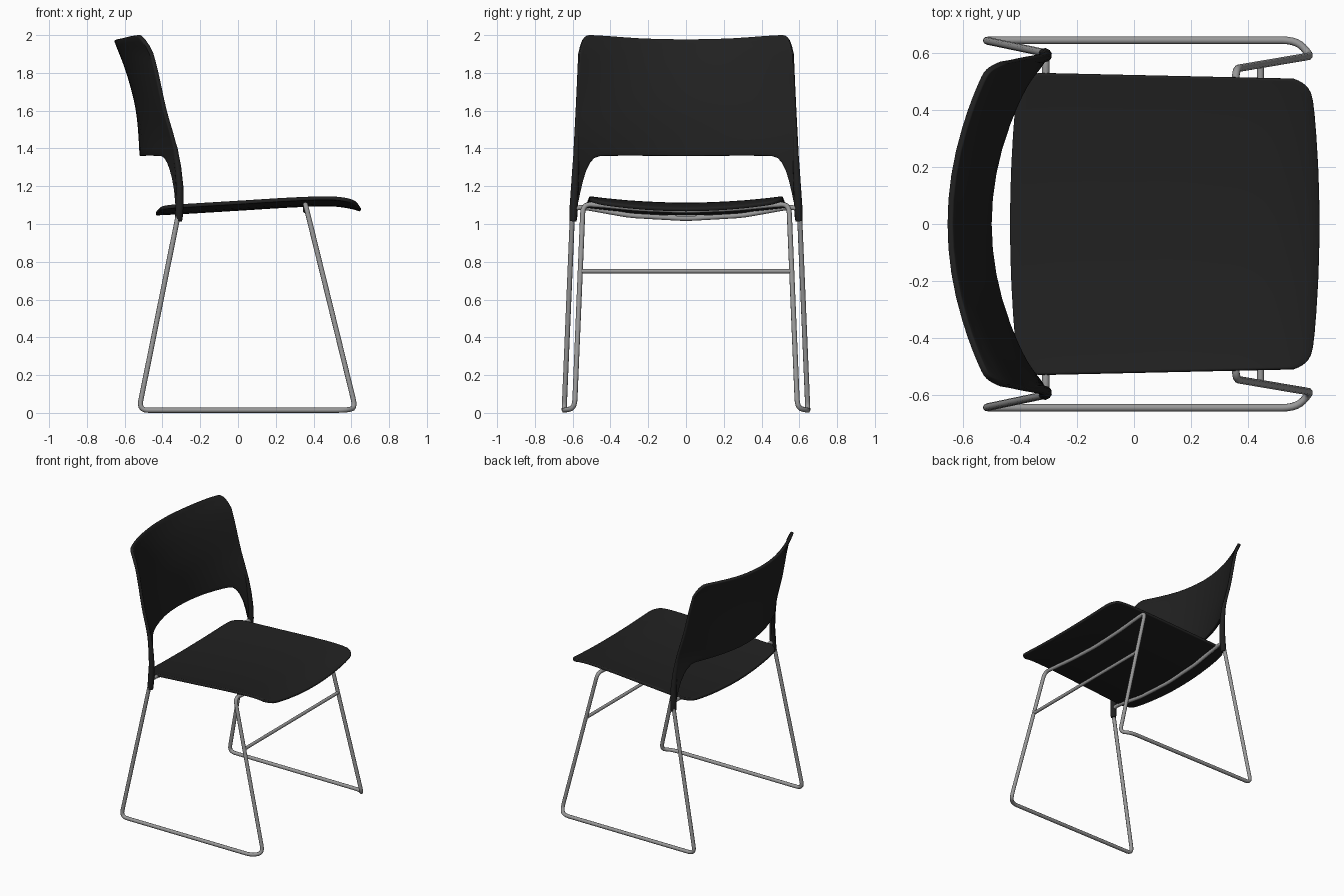
import bpy
from mathutils import Vector

cube = bpy.data.objects.get("Cube")
if cube:
    bpy.data.objects.remove(cube)


def material(name, value, metallic=0.0):
    m = bpy.data.materials.new(name)
    m.use_nodes = True
    m.diffuse_color = (value, value, value, 1)
    m.node_tree.nodes["Principled BSDF"].inputs["Base Color"].default_value = (value, value, value, 1)
    return m


black = material("black plastic", 0.015)
steel = material("grey steel", 0.32)


def interp(table, t):
    """Smooth interpolation through sorted (key, value) pairs."""
    if t <= table[0][0]:
        return table[0][1]
    for i in range(len(table) - 1):
        (a, p), (b, q) = table[i], table[i + 1]
        if t <= b:
            before, after = table[max(i - 1, 0)], table[min(i + 2, len(table) - 1)]
            m0 = (q - before[1]) / (b - before[0]) * (b - a)
            m1 = (after[1] - p) / (after[0] - a) * (b - a)
            f = (t - a) / (b - a)
            g = 1 - f
            return p * g * g * (1 + 2 * f) + m0 * f * g * g + q * f * f * (3 - 2 * f) - m1 * f * f * g
    return table[-1][1]


def finish(obj, mat, angle=0.8):
    """Apply modifiers or curve bevels, then shade smooth."""
    obj.data.materials.append(mat)
    bpy.ops.object.select_all(action='DESELECT')
    obj.select_set(True)
    bpy.context.view_layer.objects.active = obj
    bpy.ops.object.convert(target='MESH')
    bpy.ops.object.shade_smooth_by_angle(angle=angle)


def shell(name, point, columns, rows, thickness):
    """Thick curved sheet from point(u, t), with u in -1..1 and t in 0..1."""
    n = len(columns)
    verts = [point(u, j / rows) for j in range(rows + 1) for u in columns]
    faces = [(j * n + i, j * n + i + 1, (j + 1) * n + i + 1, (j + 1) * n + i)
             for j in range(rows) for i in range(n - 1)]
    mesh = bpy.data.meshes.new(name)
    mesh.from_pydata(verts, [], faces)
    obj = bpy.data.objects.new(name, mesh)
    bpy.context.collection.objects.link(obj)
    solid = obj.modifiers.new("Thickness", 'SOLIDIFY')
    solid.thickness = thickness
    solid.offset = 0
    bevel = obj.modifiers.new("Soft rim", 'BEVEL')
    bevel.width = thickness * 0.3
    bevel.segments = 2
    bevel.angle_limit = 1.0
    finish(obj, black)
    return obj


def rounded(points, radius, closed, steps=5):
    """Round the corners of a path."""
    pts = [Vector(p) for p in points]
    out = []
    for i, p in enumerate(pts):
        if not closed and i in (0, len(pts) - 1):
            out.append(p)
            continue
        a, b = pts[i - 1] - p, pts[(i + 1) % len(pts)] - p
        start = p + a.normalized() * min(radius, a.length * 0.45)
        end = p + b.normalized() * min(radius, b.length * 0.45)
        for k in range(steps + 1):
            f = k / steps
            out.append(start * (1 - f) ** 2 + p * 2 * f * (1 - f) + end * f * f)
    return out


def tube(name, points, radius, mat, closed=False, scales=None):
    curve = bpy.data.curves.new(name, 'CURVE')
    curve.dimensions = '3D'
    curve.bevel_depth = radius
    curve.bevel_resolution = 3
    curve.use_fill_caps = True
    spline = curve.splines.new('POLY')
    spline.points.add(len(points) - 1)
    for i, p in enumerate(points):
        spline.points[i].co = (*p, 1)
        spline.points[i].radius = scales[i] if scales else 1
    spline.use_cyclic_u = closed
    obj = bpy.data.objects.new(name, curve)
    bpy.context.collection.objects.link(obj)
    finish(obj, mat)


def mirrored_columns(half):
    return [-u for u in reversed(half)] + [0] + half


# Seat: sagging across, with a lowered front lip and rounded corners
seat_height = [(-0.44, 1.055), (-0.3, 1.062), (0, 1.08), (0.3, 1.098), (0.5, 1.103), (0.6, 1.09), (0.65, 1.075)]


def seat_point(u, t):
    u2, corner = u * u, abs(u) ** 24
    back = -0.435 + 0.03 * u2 + 0.07 * corner
    front = 0.65 - 0.03 * u2 - 0.06 * corner
    x = back + (front - back) * t
    y = u * (0.53 - 0.02 * t)
    return (x, y, interp(seat_height, x) + 0.034 * u2)


seat_columns = mirrored_columns([0.2, 0.4, 0.6, 0.75, 0.85, 0.9, 0.94, 0.97, 0.985, 1])
shell("seat", seat_point, seat_columns, 28, 0.02)

# Backrest: wrapped shell with an arch cut below and two side arms
centre_x = [(1.05, -0.5), (1.355, -0.51), (1.6, -0.53), (1.8, -0.58), (1.98, -0.648)]
edge_x = [(1.05, -0.308), (1.2, -0.305), (1.4, -0.33), (1.6, -0.385), (1.9, -0.455), (2, -0.505)]
arch = [(0, 1.36), (0.76, 1.36), (0.83, 1.345), (0.88, 1.3), (0.92, 1.22), (0.955, 1.1), (0.97, 1.06), (1, 1.05)]
top_edge = [(0, 1.975), (0.4, 1.98), (0.9, 1.998), (0.95, 1.99), (0.98, 1.96), (1, 1.9)]


def half_width(z):
    return 0.608 - 0.045 * (z - 1.05) / 0.95


def back_point(u, t):
    a = abs(u)
    low, high = interp(arch, a), interp(top_edge, a)
    z = low + (high - low) * t
    wrap = interp(centre_x, z)
    return (wrap + (interp(edge_x, z) - wrap) * a ** 2, u * half_width(z), z)


back_columns = mirrored_columns([0.15, 0.3, 0.45, 0.6, 0.7, 0.77, 0.82, 0.86, 0.89,
                                 0.915, 0.935, 0.955, 0.97, 0.985, 1])
shell("backrest", back_point, back_columns, 24, 0.022)

# Sockets that hold the backrest on the rear legs
for side, label in ((1, "left"), (-1, "right")):
    heights = [1.015, 1.03, 1.1, 1.2, 1.3, 1.4, 1.5]
    path = [(interp(edge_x, z) - 0.004 - 0.05 * max(0, 1.06 - z), side * (half_width(z) - 0.012), z)
            for z in heights]
    tube(label + "_back_socket", path, 0.022, black, scales=[0.8, 0.95, 1, 0.9, 0.8, 0.65, 0.4])

# Sled frame: one closed steel loop, mirrored from its left half
half = [(-0.31, 0.3, 1.045), (-0.31, 0.55, 1.09), (-0.31, 0.6, 1.08), (-0.525, 0.645, 0.014),
        (0.57, 0.645, 0.014), (0.622, 0.59, 0.025), (0.357, 0.545, 1.105), (0.357, 0.46, 1.1),
        (0.357, 0.25, 1.08)]
loop = [(-0.31, 0, 1.028)] + half + [(0.357, 0, 1.07)] + [(x, -y, z) for x, y, z in reversed(half)]
tube("sled_frame", rounded(loop, 0.05, True), 0.0135, steel, closed=True)

# Crossbar between the front legs
tube("front_crossbar", [(0.444, -0.56, 0.75), (0.444, 0.56, 0.75)], 0.012, steel)
